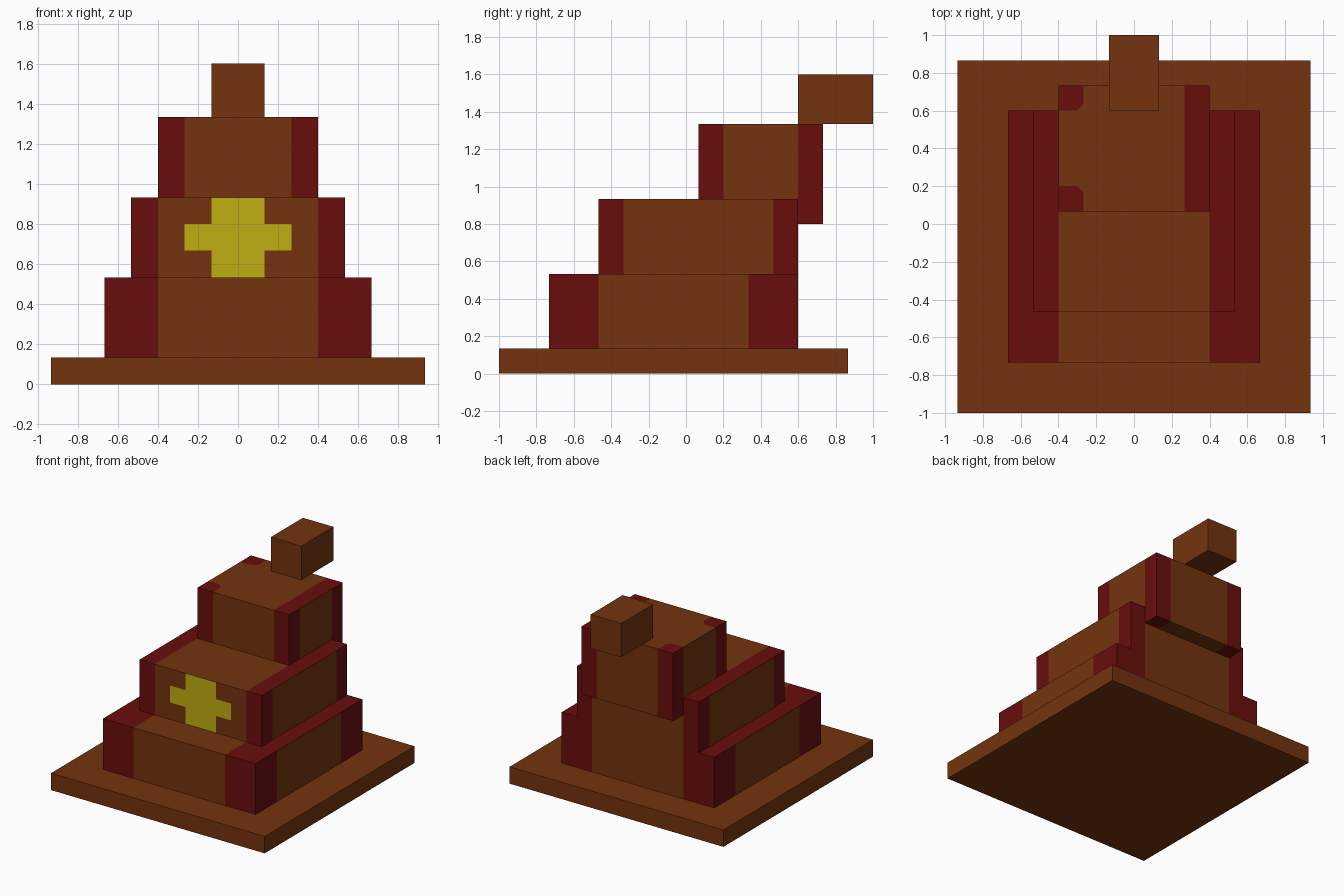
import bpy
import bmesh
from mathutils import Vector

U = 2 / 15  # one building block
BROWN, RED, YELLOW = range(3)

cube = bpy.data.objects.get("Cube")
if cube:
    bpy.data.objects.remove(cube, do_unlink=True)


def make_material(name, rgb):
    mat = bpy.data.materials.new(name)
    mat.use_nodes = True
    mat.diffuse_color = (*rgb, 1)
    bsdf = mat.node_tree.nodes["Principled BSDF"]
    bsdf.inputs["Base Color"].default_value = (*rgb, 1)
    return mat


MATERIALS = [
    make_material("brown clay", (0.174, 0.034, 0.004)),
    make_material("dark red", (0.144, 0.004, 0.004)),
    make_material("yellow", (0.52, 0.42, 0.005)),
]


def box(low, high):
    """Box between two corners, measured in blocks."""
    low, high = Vector(low), Vector(high)
    bm = bmesh.new()
    bmesh.ops.create_cube(bm, size=1)
    for v in bm.verts:
        v.co = (low + high) / 2 + v.co * (high - low)
    return bm


def cut(bm, point, normal, faces=None):
    """Split the given faces (or all of them) along a plane."""
    faces = list(bm.faces) if faces is None else faces
    geom = set(faces)
    for f in faces:
        geom.update(f.edges, f.verts)
    bmesh.ops.bisect_plane(bm, geom=list(geom), dist=1e-5,
                           plane_co=point, plane_no=normal)


def finish(bm, name, rule=None):
    """Colour faces by rule, scale blocks to units and add the object."""
    bm.normal_update()
    for f in bm.faces:
        f.material_index = rule(f.calc_center_median(), f.normal) if rule else BROWN
    bmesh.ops.scale(bm, vec=(U, U, U), verts=bm.verts)
    mesh = bpy.data.meshes.new(name)
    bm.to_mesh(mesh)
    bm.free()
    for mat in MATERIALS:
        mesh.materials.append(mat)
    obj = bpy.data.objects.new(name, mesh)
    bpy.context.collection.objects.link(obj)


def tier(name, low, high, inner_x, corner, cross=False, patches=False):
    """Stepped block with red corner columns and red top borders."""
    bm = box(low, high)
    y_cuts = (low[1] + corner, high[1] - corner)
    for x in (-inner_x, inner_x):
        cut(bm, (x, 0, 0), (1, 0, 0))
    for y in y_cuts:
        cut(bm, (0, y, 0), (0, 1, 0))

    # Cross outline on the front face
    if cross:
        for axis, values in ((0, (-2, -1, 1, 2)), (2, (5, 6))):
            for value in values:
                normal = Vector((0, 0, 0))
                normal[axis] = 1
                bm.normal_update()
                cut(bm, normal * value, normal,
                    [f for f in bm.faces if f.normal.y < -0.9])

    # Clipped inner corners of the two small top patches
    slants = []
    if patches:
        for y, s in ((y_cuts[0], 1), (y_cuts[1], -1)):
            point = Vector((-inner_x - 0.25, y, high[2]))
            normal = Vector((1, s, 0))
            bm.normal_update()
            patch = [f for f in bm.faces if f.normal.z > 0.9
                     and f.calc_center_median().x < -inner_x
                     and (f.calc_center_median().y - y) * s < 0]
            cut(bm, point, normal, patch)
            slants.append((point, normal))

    def rule(c, n):
        if abs(n.z) > 0.9:
            if patches and n.z > 0 and c.x < 0:
                in_corner = c.x < -inner_x and not y_cuts[0] < c.y < y_cuts[1]
                clipped = any((c - p).dot(d) > 0 for p, d in slants
                              if (c.y - p.y) * d.y < 0)
                return RED if in_corner and not clipped else BROWN
            return RED if abs(c.x) > inner_x else BROWN
        if abs(n.x) > 0.9:
            return BROWN if y_cuts[0] < c.y < y_cuts[1] else RED
        if cross and n.y < 0 and (abs(c.x) < 1 or (abs(c.x) < 2 and 5 < c.z < 6)):
            return YELLOW
        return RED if abs(c.x) > inner_x else BROWN

    finish(bm, name, rule)


# Base slab and three stepped tiers; the top tier overhangs at the back
finish(box((-7, -7.5, 0), (7, 6.5, 1)), "base_slab")
tier("lower_tier", (-5, -5.5, 1), (5, 4.5, 4), 3, 2)
tier("middle_tier", (-4, -3.5, 4), (4, 4.5, 7), 3, 1, cross=True)
tier("upper_tier", (-3, 0.5, 6), (3, 5.5, 10), 2, 1, patches=True)

# Block on top, reaching out behind
finish(box((-1, 4.5, 10), (1, 7.5, 12)), "top_block")
